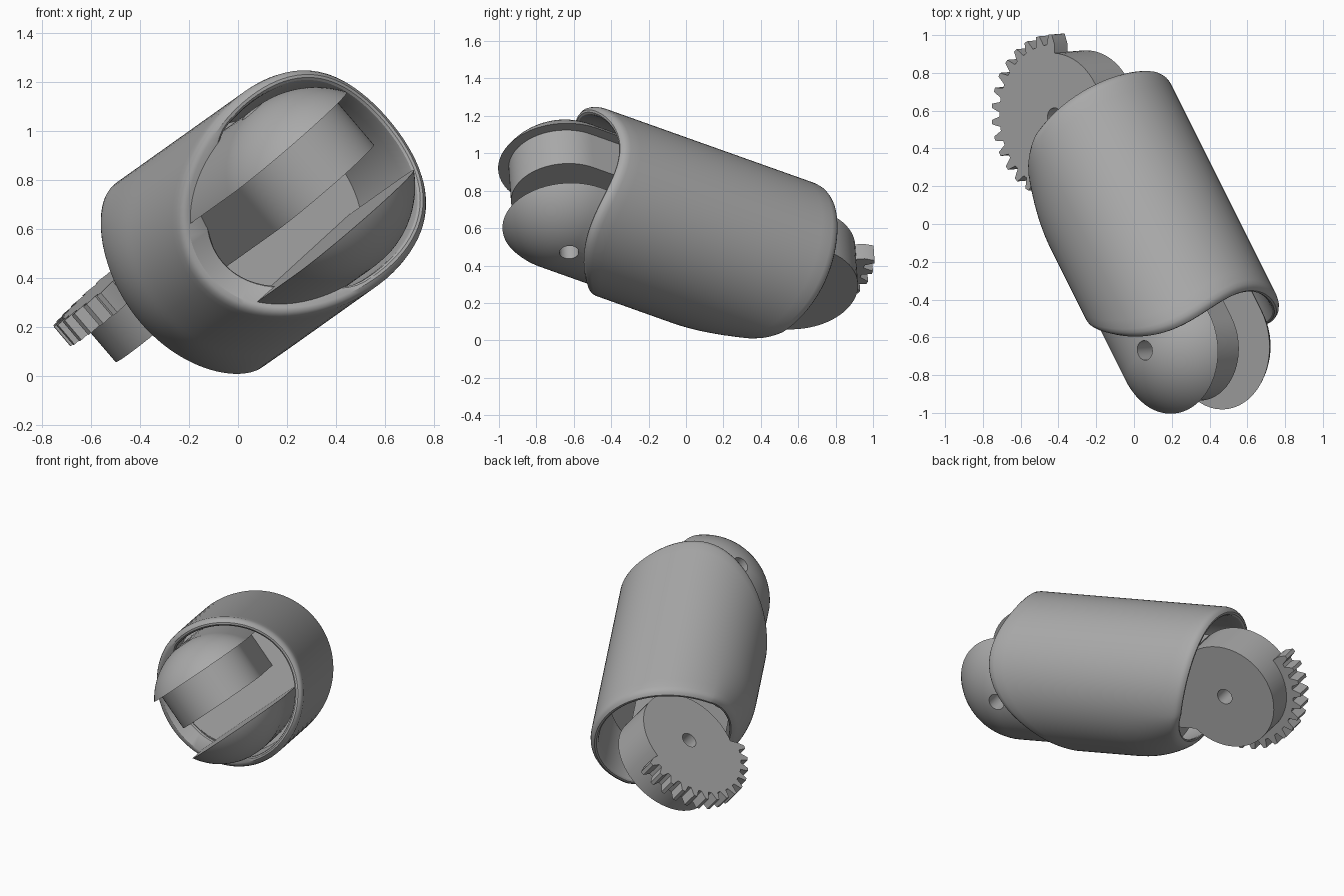
import bpy, bmesh
from math import sin, cos, pi, radians
from mathutils import Matrix, Vector

if "Cube" in bpy.data.objects:
    bpy.data.objects.remove(bpy.data.objects["Cube"])

# Local frame: x = bending direction, y = along the barrel, z = hinge axis
Y = Vector((0.426, -0.852, 0.303)).normalized()
Z = Vector((-0.65, -0.055, 0.76))
Z = (Z - Z.dot(Y) * Y).normalized()
X = Y.cross(Z)
FRAME = Matrix.Translation((0.03, 0, 0.576)) @ Matrix((X, Y, Z)).transposed().to_4x4()

R = 0.48                 # barrel radius
SIDE = 0.04              # sideways offset of both hinges
FRONT, REAR = 0.735, -0.7
SLOT = 0.21              # half width of the fork slot
BALL = 0.405             # fork end radius
BOSS = 0.34

grey = bpy.data.materials.new("grey plastic")
grey.use_nodes = True
grey.diffuse_color = (0.4, 0.4, 0.4, 1)
grey.node_tree.nodes["Principled BSDF"].inputs["Base Color"].default_value = (0.4, 0.4, 0.4, 1)


def finish(bm, name):
    bmesh.ops.recalc_face_normals(bm, faces=bm.faces)
    me = bpy.data.meshes.new(name)
    bm.to_mesh(me)
    bm.free()
    me.materials.append(grey)
    ob = bpy.data.objects.new(name, me)
    bpy.context.collection.objects.link(ob)
    ob.matrix_world = FRAME
    return ob


def prism(name, outline, z0, z1):
    """Flat outline extruded along the hinge axis."""
    bm = bmesh.new()
    face = bm.faces.new([bm.verts.new((x, y, z0)) for x, y in outline])
    top = bmesh.ops.extrude_face_region(bm, geom=[face])["geom"]
    verts = [v for v in top if isinstance(v, bmesh.types.BMVert)]
    bmesh.ops.translate(bm, verts=verts, vec=(0, 0, z1 - z0))
    return finish(bm, name)


def arc(cy, r, a0, a1, n=48):
    angles = [radians(a0 + (a1 - a0) * i / n) for i in range(n + 1)]
    return [(SIDE + r * cos(a), cy + r * sin(a)) for a in angles]


def circle(cy, r, n=64):
    return arc(cy, r, 0, 360, n)[:-1]


def drill(ob, cy, r, z0, z1):
    """Cut a round hole along the hinge axis."""
    cutter = prism("drill", circle(cy, r, 32), z0, z1)
    cutter.hide_render = True
    mod = ob.modifiers.new("hole", "BOOLEAN")
    mod.operation, mod.object, mod.solver = "DIFFERENCE", cutter, "EXACT"
    bpy.context.view_layer.update()
    cut = bpy.data.meshes.new_from_object(
        ob.evaluated_get(bpy.context.evaluated_depsgraph_get()))
    ob.modifiers.clear()
    ob.data = cut
    bpy.data.objects.remove(cutter)


def curve_through(points, x):
    """Smooth polynomial through a few points."""
    total = 0
    for xi, yi in points:
        for xj, _ in points:
            if xj != xi:
                yi *= (x - xj) / (xi - xj)
        total += yi
    return total


FRONT_EDGE = [(-0.48, 0.69), (-0.2, 0.745), (0.13, 0.59), (0.48, 0.32)]
REAR_EDGE = [(-0.48, -0.675), (-0.16, -0.63), (0.18, -0.545), (0.45, -0.47)]

# Rounded lip, outside to inside: distance from the edge, depth below the surface
LIP = [(0.05, 0), (0.028, 0.004), (0.011, 0.014), (0.001, 0.03),
       (0.003, 0.042), (0.012, 0.05), (0.03, 0.053)]


def shell():
    """Rings from rear lip over the outside, round the front lip, back inside."""
    bm = bmesh.new()
    n, steps = 96, 20
    columns = []
    for k in range(n):
        a = 2 * pi * k / n
        t = R * cos(a)
        back, front = curve_through(REAR_EDGE, t), curve_through(FRONT_EDGE, t)
        # the front wall is much thicker on the belly side
        blend = min(1, max(0, (cos(a) - 0.2) / 0.5))
        extra = 0.077 * blend * blend * (3 - 2 * blend)
        path = [(back + s, d) for s, d in reversed(LIP)]
        lo, hi = back + LIP[0][0], front - LIP[0][0]
        path += [(lo + (hi - lo) * i / steps, 0) for i in range(1, steps)]
        path += [(front - s, d + (extra if i > 3 else 0)) for i, (s, d) in enumerate(LIP)]
        lo, hi = back + LIP[-1][0], front - LIP[-1][0]
        path += [(hi + (lo - hi) * i / steps, LIP[-1][1] + extra * max(0, 1 - 1.5 * i / steps))
                 for i in range(1, steps)]
        ring = []
        for s, d in path:
            # belly side draws in towards the rear
            squash = 1 - 1.7 * max(0, -s - 0.1) ** 2 if t > 0 else 1
            ring.append(bm.verts.new(((R - d) * cos(a) * squash, s, (R - d) * sin(a))))
        columns.append(ring)
    for k in range(n):
        p, q = columns[k], columns[(k + 1) % n]
        for i in range(len(p)):
            j = (i + 1) % len(p)
            bm.faces.new((p[i], p[j], q[j], q[i]))
    return finish(bm, "barrel_shell")


def fork_ear(name, side):
    """Half of a slotted round-ended bar."""
    bm = bmesh.new()
    bmesh.ops.create_uvsphere(bm, u_segments=64, v_segments=40, radius=BALL)
    bmesh.ops.bisect_plane(bm, geom=bm.verts[:] + bm.edges[:] + bm.faces[:], dist=1e-4,
                           plane_co=(0, 0, 0), plane_no=(0, 1, 0), clear_inner=True)
    rim = [e for e in bm.edges if e.is_boundary]
    new = bmesh.ops.extrude_edge_only(bm, edges=rim)["geom"]
    bmesh.ops.translate(bm, verts=[v for v in new if isinstance(v, bmesh.types.BMVert)],
                        vec=(0, -0.6, 0))
    bmesh.ops.holes_fill(bm, edges=[e for e in bm.edges if e.is_boundary], sides=0)
    bmesh.ops.bisect_plane(bm, geom=bm.verts[:] + bm.edges[:] + bm.faces[:], dist=1e-4,
                           plane_co=(0, 0, side * SLOT), plane_no=(0, 0, side),
                           clear_inner=True)
    bmesh.ops.holes_fill(bm, edges=[e for e in bm.edges if e.is_boundary], sides=0)
    bmesh.ops.translate(bm, verts=bm.verts, vec=(SIDE, FRONT, 0))
    ob = finish(bm, name)
    drill(ob, FRONT, 0.052, side * 0.27, side * 0.6)
    return ob


def core():
    """Solid plug joining both ends inside the shell."""
    bm = bmesh.new()
    bmesh.ops.create_cone(bm, cap_ends=True, segments=64, radius1=0.41, radius2=0.44,
                          depth=0.5, matrix=Matrix.Translation((0, -0.03, 0))
                          @ Matrix.Rotation(-pi / 2, 4, "X"))
    return finish(bm, "inner_core")


parts = [shell(), core(), fork_ear("upper_fork_ear", 1), fork_ear("lower_fork_ear", -1)]

# Hub on the inside of the upper ear, running back into the core
hub = arc(FRONT, 0.29, 0, 180) + [(SIDE - 0.29, 0.1), (SIDE + 0.29, 0.1)]
parts.append(prism("fork_hub", hub, -0.025, SLOT + 0.01))

# Rear hinge boss, its stem, and the toothed sector
boss = prism("rear_boss", circle(REAR, BOSS), -0.08, 0.19)
stem = prism("rear_stem", [(SIDE - 0.28, -0.5), (SIDE + 0.24, -0.5),
                           (SIDE + 0.24, -0.2), (SIDE - 0.28, -0.2)], -0.075, 0.185)
teeth, pitch, start = 14, 11.5, -124
outline = []
for i in range(teeth):
    for step, r in ((0, 0.385), (2.6, 0.438), (5.6, 0.438), (8.2, 0.385)):
        outline += arc(REAR, r, start + i * pitch + step, 0, 1)[:1]
outline += arc(REAR, 0.3, start + teeth * pitch, start)
sector = prism("gear_sector", outline, 0.09, 0.195)
gear_face = prism("gear_face", circle(REAR, BOSS), 0.185, 0.195)
for ob in (boss, gear_face):
    drill(ob, REAR, 0.05, -0.3, 0.4)
parts += [boss, stem, sector, gear_face]

# Smooth shading with crisp edges
bpy.ops.object.select_all(action="DESELECT")
for ob in parts:
    ob.select_set(True)
bpy.context.view_layer.objects.active = parts[0]
bpy.ops.object.shade_smooth_by_angle(angle=radians(32))
